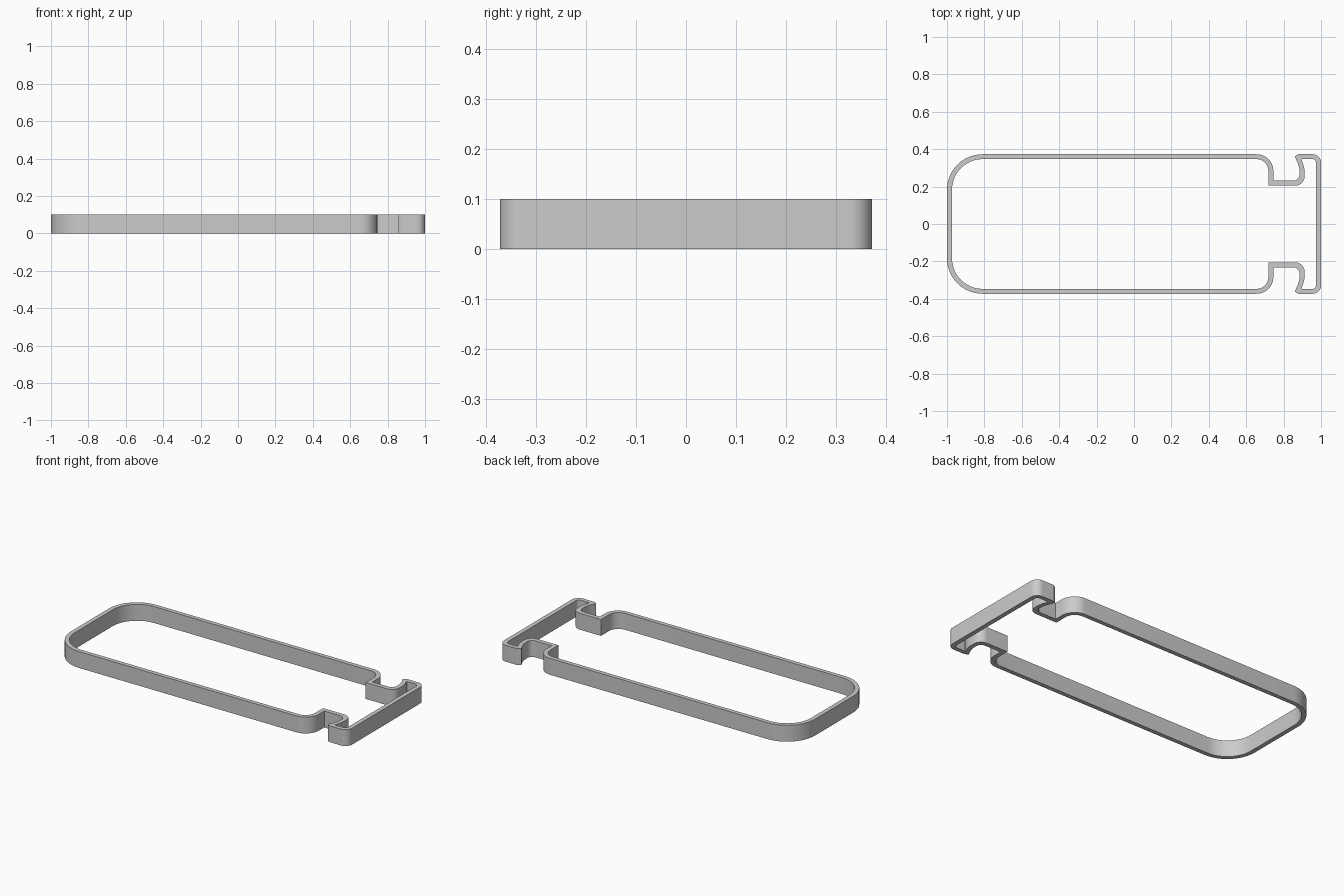
import bpy, bmesh, math
from mathutils import Vector

if "Cube" in bpy.data.objects:
    bpy.data.objects.remove(bpy.data.objects["Cube"])

HEIGHT = 0.1


# Round every corner of an open polyline given as (x, y, radius)
def rounded(points, seg=12):
    out = [Vector(points[0][:2])]
    for i in range(1, len(points) - 1):
        x, y, r = points[i]
        p = Vector((x, y))
        if r == 0:
            out.append(p)
            continue
        a = (Vector(points[i - 1][:2]) - p).normalized()
        b = (Vector(points[i + 1][:2]) - p).normalized()
        half = a.angle(b) / 2
        centre = p + (a + b).normalized() * (r / math.sin(half))
        start = p + a * (r / math.tan(half)) - centre
        end = p + b * (r / math.tan(half)) - centre
        sweep = math.pi - 2 * half
        for k in range(seg + 1):
            t = k / seg
            out.append(centre + (start * math.sin((1 - t) * sweep)
                                 + end * math.sin(t * sweep)) / math.sin(sweep))
    out.append(Vector(points[-1][:2]))
    return out


# Mirror a half profile (ends on y = 0) into a closed loop
def mirrored(half):
    return half + [Vector((p.x, -p.y)) for p in reversed(half[1:-1])]


# Outer and inner edges of the wall: end bar, hook, notch, long frame
outer = mirrored(rounded([
    (1.0, 0, 0), (1.0, 0.373, 0.045), (0.878, 0.373, 0.012), (0.859, 0.361, 0),
    (0.886, 0.305, 0.15), (0.886, 0.232, 0.035), (0.745, 0.232, 0),
    (0.745, 0.373, 0.09), (-1.0, 0.373, 0.19), (-1.0, 0, 0)]))
inner = mirrored(rounded([
    (0.973, 0, 0), (0.973, 0.347, 0.02), (0.899, 0.347, 0.001), (0.896, 0.344, 0),
    (0.912, 0.3, 0.15), (0.912, 0.205, 0.05), (0.718, 0.205, 0),
    (0.718, 0.347, 0.064), (-0.973, 0.347, 0.164), (-0.973, 0, 0)]))

# Sweep the wall up: outside, top, inside and bottom strips
bm = bmesh.new()
rings = [[bm.verts.new((p.x, p.y, z)) for p in loop]
         for loop, z in ((outer, 0), (outer, HEIGHT), (inner, HEIGHT), (inner, 0))]
n = len(outer)
for r in range(4):
    a, b = rings[r], rings[(r + 1) % 4]
    for i in range(n):
        j = (i + 1) % n
        bm.faces.new((a[i], a[j], b[j], b[i]))
bmesh.ops.remove_doubles(bm, verts=bm.verts, dist=1e-5)
bmesh.ops.recalc_face_normals(bm, faces=bm.faces)
mesh = bpy.data.meshes.new("clip_frame")
bm.to_mesh(mesh)
bm.free()

frame = bpy.data.objects.new("clip_frame", mesh)
bpy.context.collection.objects.link(frame)
bpy.context.view_layer.objects.active = frame
frame.select_set(True)
bpy.ops.object.shade_smooth_by_angle(angle=math.radians(30))
